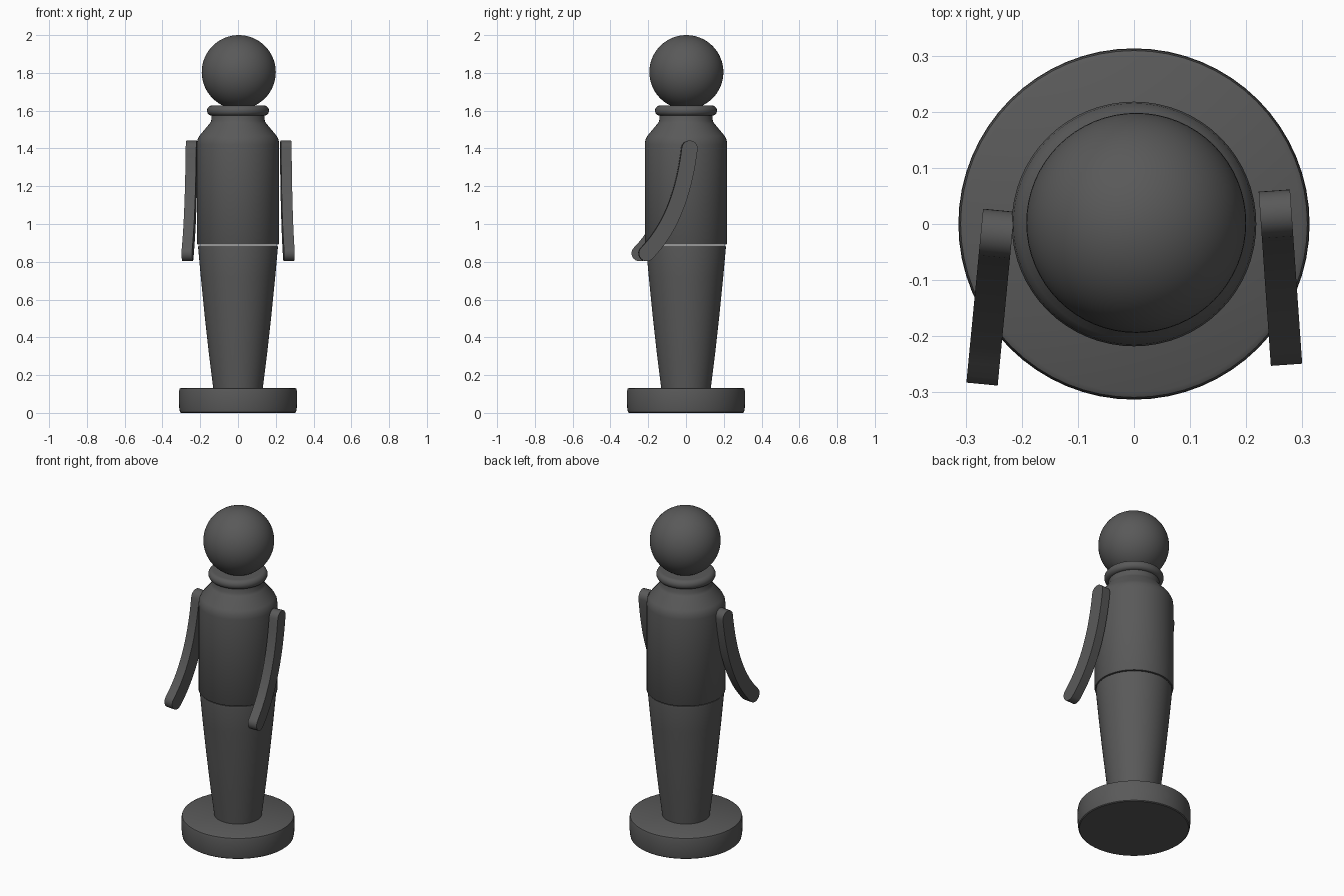
import bpy, bmesh, math
from mathutils import Matrix, Vector

if "Cube" in bpy.data.objects:
    bpy.data.objects.remove(bpy.data.objects["Cube"])

mat = bpy.data.materials.new("dark grey")
mat.diffuse_color = (0.1, 0.1, 0.1, 1)
mat.use_nodes = True
mat.node_tree.nodes["Principled BSDF"].inputs["Base Color"].default_value = mat.diffuse_color


def finish(bm, name, angle=35):
    bmesh.ops.recalc_face_normals(bm, faces=bm.faces)
    me = bpy.data.meshes.new(name)
    bm.to_mesh(me)
    bm.free()
    me.materials.append(mat)
    ob = bpy.data.objects.new(name, me)
    bpy.context.collection.objects.link(ob)
    bpy.ops.object.select_all(action='DESELECT')
    ob.select_set(True)
    bpy.context.view_layer.objects.active = ob
    bpy.ops.object.shade_smooth_by_angle(angle=math.radians(angle))
    return ob


def lathe(name, profile, segs=64):
    """Closed solid of revolution from (radius, z) pairs, bottom to top."""
    bm = bmesh.new()
    rings = [[bm.verts.new((r * math.cos(2 * math.pi * i / segs),
                            r * math.sin(2 * math.pi * i / segs), z))
              for i in range(segs)] for r, z in profile]
    for a, b in zip(rings, rings[1:]):
        for i in range(segs):
            j = (i + 1) % segs
            bm.faces.new((a[i], a[j], b[j], b[i]))
    bm.faces.new(rings[0])
    bm.faces.new(rings[-1])
    return finish(bm, name)


def arm(name, x, y, turn):
    """Curved flat bar with round ends, turned about the vertical."""
    p = [Vector(v) for v in ((0, 1.40), (-0.038, 1.20), (-0.11, 1.01), (-0.228, 0.845))]
    # Cubic through the four points
    def at(t):
        s = t * 3
        w = [1, 1, 1, 1]
        for i in range(4):
            for k in range(4):
                if k != i:
                    w[i] *= (s - k) / (i - k)
        return sum((p[i] * w[i] for i in range(4)), Vector((0, 0)))
    r, n = 0.042, 16
    left, right = [], []
    for i in range(n + 1):
        t = i / n
        d = (at(t + .01) - at(t - .01)).normalized()
        s = Vector((-d.y, d.x)) * r
        left.append(at(t) + s)
        right.append(at(t) - s)

    def cap(c, start):
        v = start - c
        return [c + Matrix.Rotation(-math.pi * k / 10, 2) @ v for k in range(1, 10)]
    outline = left + cap(at(1), left[-1]) + right[::-1] + cap(at(0), right[0])
    # Keep the caps on the outer side of the bar
    if (outline[n + 5] - at(1)).dot(at(1) - at(.9)) < 0:
        m1, m0 = at(1), at(0)
        outline = (left + [2 * m1 - q for q in cap(m1, left[-1])][::-1] + right[::-1]
                   + [2 * m0 - q for q in cap(m0, right[0])][::-1])
    bm = bmesh.new()
    f = bm.faces.new([bm.verts.new((-0.028, q.x, q.y)) for q in outline])
    ext = bmesh.ops.extrude_face_region(bm, geom=[f])
    bmesh.ops.translate(bm, vec=(0.056, 0, 0),
                        verts=[v for v in ext["geom"] if isinstance(v, bmesh.types.BMVert)])
    bmesh.ops.transform(bm, verts=bm.verts,
                        matrix=Matrix.Translation((x, y, 0)) @ Matrix.Rotation(math.radians(turn), 4, 'Z'))
    return finish(bm, name)


# Round foot plate with softened edges
lathe("base", [(0.302, 0), (0.307, 0.004), (0.311, 0.025), (0.313, 0.065),
               (0.312, 0.115), (0.309, 0.128), (0.300, 0.133)])

# Tapered legs
lathe("legs", [(0.13, 0.12), (0.155, 0.32), (0.177, 0.52), (0.197, 0.72),
               (0.211, 0.875), (0.210, 0.886)])

# Torso with sloping shoulders and neck
lathe("torso", [(0.214, 0.891), (0.218, 0.897), (0.218, 1.42), (0.215, 1.445),
                (0.204, 1.467), (0.15, 1.532), (0.142, 1.545), (0.140, 1.58)])

# Rounded collar
collar = [(0.139 + 0.025 * math.cos(a), 1.6 + 0.027 * math.sin(a))
          for a in (math.pi * (k / 10 - .5) for k in range(11))]
lathe("collar", collar)

# Ball head
bm = bmesh.new()
bmesh.ops.create_uvsphere(bm, u_segments=64, v_segments=32, radius=0.196,
                          matrix=Matrix.Translation((0.004, 0.002, 1.804)))
finish(bm, "head")

# Arms, hanging and reaching forward
arm("right_arm", 0.253, 0.018, 4)
arm("left_arm", -0.245, -0.017, -5.5)
